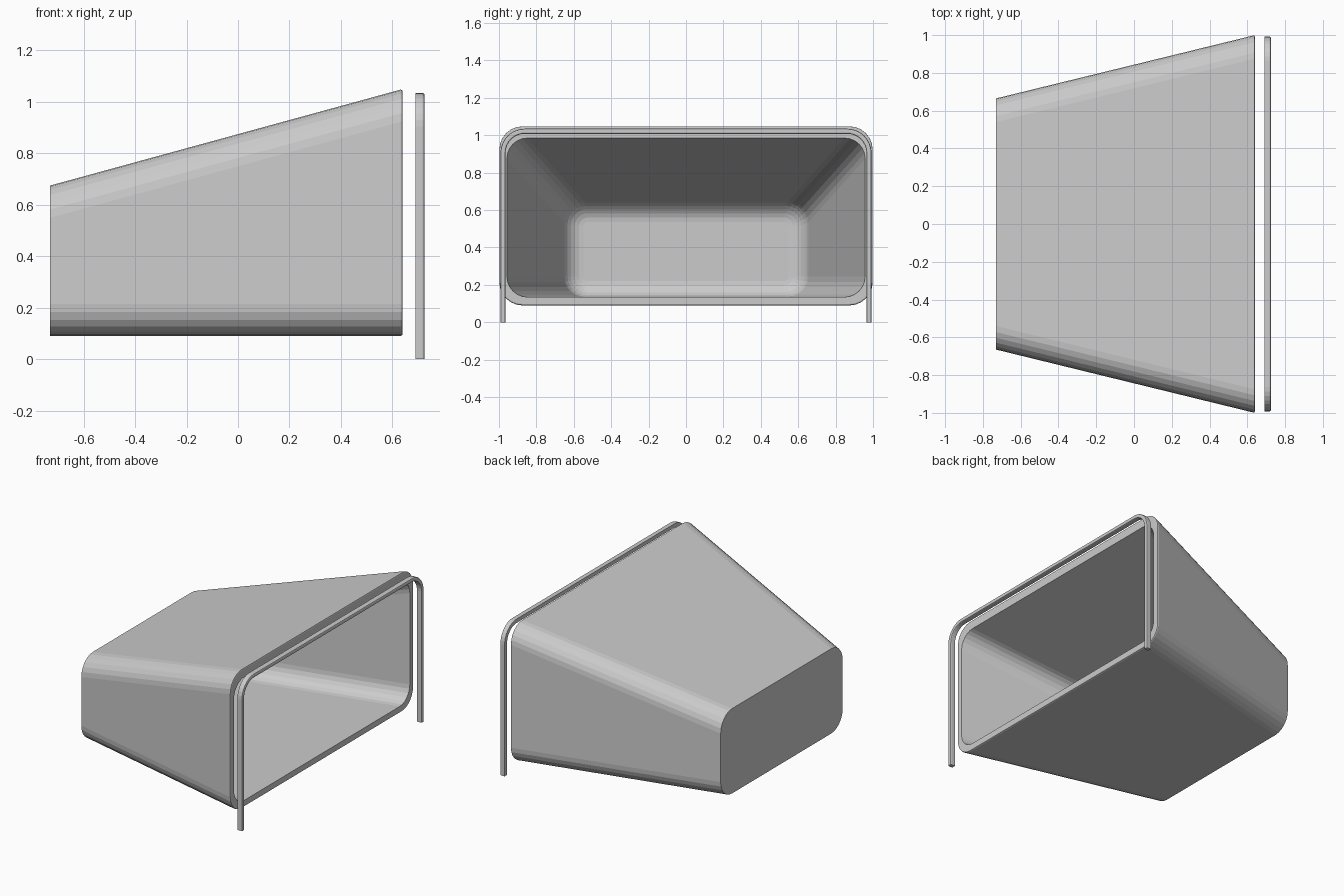
import bpy, bmesh
from math import sin, cos, pi

if "Cube" in bpy.data.objects:
    bpy.data.objects.remove(bpy.data.objects["Cube"])

SEG = 6  # facets per rounded corner


def corner(cy, cz, r, a0, seg=SEG):
    return [(cy + r * cos(a0 + pi / 2 * i / seg), cz + r * sin(a0 + pi / 2 * i / seg))
            for i in range(seg + 1)]


def rounded_ring(x, hy, z0, z1, r):
    """Rounded rectangle in the plane of the given x."""
    pts = (corner(hy - r, z1 - r, r, 0) + corner(r - hy, z1 - r, r, pi / 2)
           + corner(r - hy, z0 + r, r, pi) + corner(hy - r, z0 + r, r, 3 * pi / 2))
    return [(x, y, z) for y, z in pts]


def loft(name, rings):
    """Skin closed rings in order and cap both ends."""
    bm = bmesh.new()
    vs = [[bm.verts.new(p) for p in ring] for ring in rings]
    n = len(vs[0])
    for a, b in zip(vs, vs[1:]):
        for i in range(n):
            j = (i + 1) % n
            bm.faces.new((a[i], a[j], b[j], b[i]))
    bm.faces.new(vs[0])
    bm.faces.new(vs[-1])
    bmesh.ops.recalc_face_normals(bm, faces=bm.faces)
    me = bpy.data.meshes.new(name)
    bm.to_mesh(me)
    bm.free()
    ob = bpy.data.objects.new(name, me)
    bpy.context.collection.objects.link(ob)
    return ob


XB, XF = -0.73, 0.64  # back and front of the housing


def taper(x):
    """Half width and top height of the housing at x."""
    t = (x - XB) / (XF - XB)
    return 0.665 + 0.335 * t, 0.675 + 0.375 * t


def outer(x, inset=0.0):
    hy, z1 = taper(x)
    return rounded_ring(x, hy - inset, 0.09 + inset, z1 - inset, 0.125 - inset)


def inner(x, inset=0.0):
    hy, z1 = taper(x)
    return rounded_ring(x, hy - 0.042 - inset, 0.135 + inset, z1 - 0.065 - inset, 0.11 - inset)


# Tapered hollow housing: outside, softened rim, inside, filleted back wall
F, BACK = 0.085, -0.685
rings = [outer(XB), outer(XF - 0.008), outer(XF - 0.002, 0.003), outer(XF, 0.009), inner(XF)]
for i in range(SEG + 1):
    t = pi / 2 * i / SEG
    rings.append(inner(BACK + F * (1 - sin(t)), F * (1 - cos(t))))
loft("housing", rings)


# Separate arched bar in front of the opening
def arch(inset):
    hy, top, r = 0.992 - inset, 1.035 - inset, 0.13 - inset
    return ([(hy, 0.0)] + corner(hy - r, top - r, r, 0, 8)
            + corner(r - hy, top - r, r, pi / 2, 8) + [(-hy, 0.0)])


X0, X1, W, B = 0.69, 0.725, 0.027, 0.007
section = [(X0, 0), (X1 - B, 0), (X1 - B * 0.3, B * 0.3), (X1, B),
           (X1, W - B), (X1 - B * 0.3, W - B * 0.3), (X1 - B, W), (X0, W)]
paths = [(x, arch(d)) for x, d in section]
loft("front_bar", [[(x, *p[k]) for x, p in paths] for k in range(len(paths[0][1]))])
